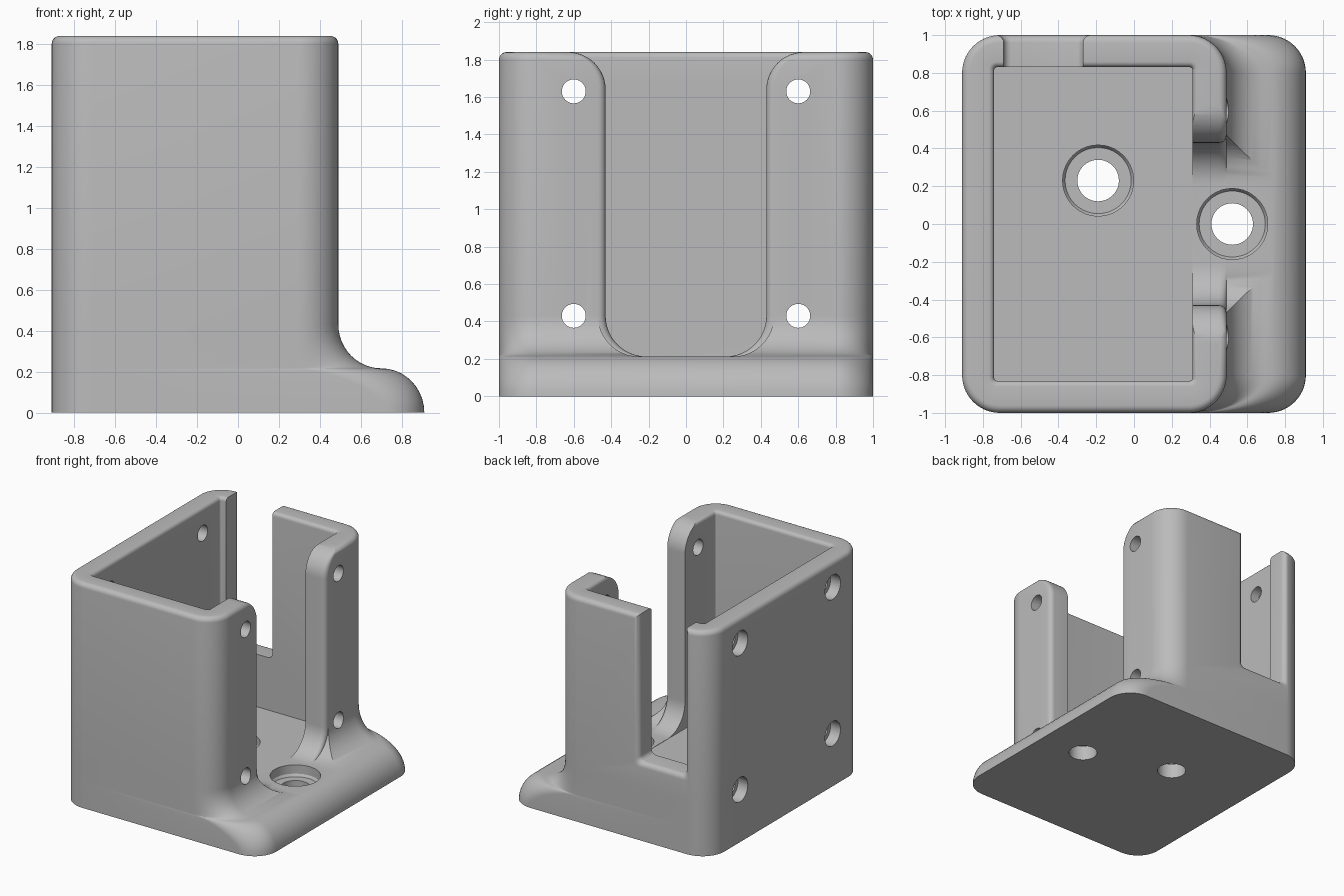
import bpy, bmesh
from math import sin, cos, pi
from mathutils import Matrix, Vector

old = bpy.data.objects.get("Cube")
if old:
    bpy.data.objects.remove(old, do_unlink=True)

grey = bpy.data.materials.new("plain grey")
grey.use_nodes = True
grey.diffuse_color = (0.5, 0.5, 0.5, 1)
grey.node_tree.nodes["Principled BSDF"].inputs["Base Color"].default_value = (0.5, 0.5, 0.5, 1)


def arc(n):
    return [i / n * pi / 2 for i in range(n + 1)]


def loft(name, rings):
    """Skin a stack of equal-length rings and cap both ends."""
    bm = bmesh.new()
    loops = [[bm.verts.new(p) for p in ring] for ring in rings]
    for a, b in zip(loops, loops[1:]):
        for i in range(len(a)):
            j = (i + 1) % len(a)
            bm.faces.new((a[i], a[j], b[j], b[i]))
    bm.faces.new(loops[0])
    bm.faces.new(loops[-1])
    bmesh.ops.recalc_face_normals(bm, faces=bm.faces)
    mesh = bpy.data.meshes.new(name)
    bm.to_mesh(mesh)
    bm.free()
    mesh.materials.append(grey)
    obj = bpy.data.objects.new(name, mesh)
    bpy.context.collection.objects.link(obj)
    return obj


def ring(x0, x1, y, z, r, ax=None):
    """Rounded rectangle; the +x corners may be stretched to ax along x."""
    ax = ax or r
    q = arc(14)
    half = [(x1 - ax + ax * cos(t), y - r + r * sin(t), z) for t in q]
    half += [(x0 + r - r * sin(t), y - r + r * cos(t), z) for t in q]
    return half + [(px, -py, pz) for px, py, pz in reversed(half)]


# Housing: rounded foot, concave sweep, outer wall, rim, cavity
rings = []
for t in arc(10):
    rings.append(ring(-0.91, 0.70 + 0.21 * cos(t), 1, 0.216 * sin(t), 0.2,
                      0.2 + 0.21 * sin(t) ** 2))
for t in arc(12)[1:]:
    x1 = 0.70 - 0.21 * sin(t)
    rings.append(ring(-0.91, x1, 1, 0.43 - 0.214 * cos(t), 0.2, x1 - 0.29))
for t in arc(5):
    f = 0.04 * (1 - cos(t))
    rings.append(ring(-0.91 + f, 0.49 - f, 1 - f, 1.80 + 0.04 * sin(t), 0.2 - f))
for t in arc(5):
    g = 0.03 * (1 - sin(t))
    rings.append(ring(-0.74 - g, 0.31 + g, 0.83 + g, 1.81 + 0.03 * cos(t), 0.015 + g))
rings.append(ring(-0.74, 0.31, 0.83, 0.21, 0.015))
body = loft("housing", rings)

cutters = []


def flare_steps(start, face, end, r=0.04):
    """Positions through a wall and how far the opening widens at each."""
    steps = [(start, 0)]
    steps += [(face - r + r * sin(t), r * (1 - cos(t))) for t in arc(5)]
    return steps + [(end, r)]


# Side opening with rounded foot and flared top
def side_profile(f):
    half = [(0.21 + 0.22 * sin(t), 0.432 - 0.22 * cos(t)) for t in arc(12)]
    half += [(0.63 - 0.2 * cos(t), 1.64 + 0.2 * sin(t)) for t in arc(12)]
    half.append((0.63, 2.0))
    half = [(y + f, z) for y, z in half]
    return half + [(-y, z) for y, z in reversed(half)]


cutters.append(loft("side_opening_cutter", [
    [(x, y, z) for y, z in side_profile(f)] for x, f in flare_steps(0.2, 0.49, 1.1)]))

# Back notch with small lower corner radius
def notch_profile(f):
    w, low, r = 0.21 + f, 0.64 - f, 0.04
    half = [(w - r + r * sin(t), low + r - r * cos(t)) for t in arc(5)] + [(w, 2.0)]
    return half + [(-x, z) for x, z in reversed(half)]


cutters.append(loft("back_notch_cutter", [
    [(x - 0.48, y, z) for x, z in notch_profile(f)] for y, f in flare_steps(0.7, 1.0, 1.2)]))


# Round holes: a stepped or plain drill along z or x
def drill(name, origin, axis, sections):
    n = 40
    circle = [2 * pi * i / n for i in range(n)]
    o = Vector(origin)
    turn = Matrix.Rotation(pi / 2, 3, "Y") if axis == "x" else Matrix.Identity(3)
    cutters.append(loft(name, [
        [o + turn @ Vector((r * cos(a), r * sin(a), d)) for a in circle]
        for d, r in sections]))


for x, y in ((-0.19, 0.23), (0.52, 0)):
    drill("floor_hole_cutter", (x, y, 0), "z",
          [(-0.1, 0.11), (0.12, 0.11), (0.12, 0.175), (0.14, 0.188), (0.5, 0.188)])
for y in (-0.6, 0.6):
    for z in (0.43, 1.63):
        drill("wall_hole_cutter", (0, y, z), "x",
              [(-1.1, 0.1), (-0.82, 0.1), (-0.82, 0.064), (1.1, 0.064)])

# Cut every opening, then drop the cutters
bpy.context.view_layer.objects.active = body
body.select_set(True)
for c in cutters:
    c.hide_render = True
    mod = body.modifiers.new("cut", "BOOLEAN")
    mod.operation, mod.solver, mod.object = "DIFFERENCE", "EXACT", c
    bpy.ops.object.modifier_apply(modifier=mod.name)
    bpy.data.objects.remove(c, do_unlink=True)

bpy.ops.object.shade_smooth_by_angle(angle=pi / 6)
